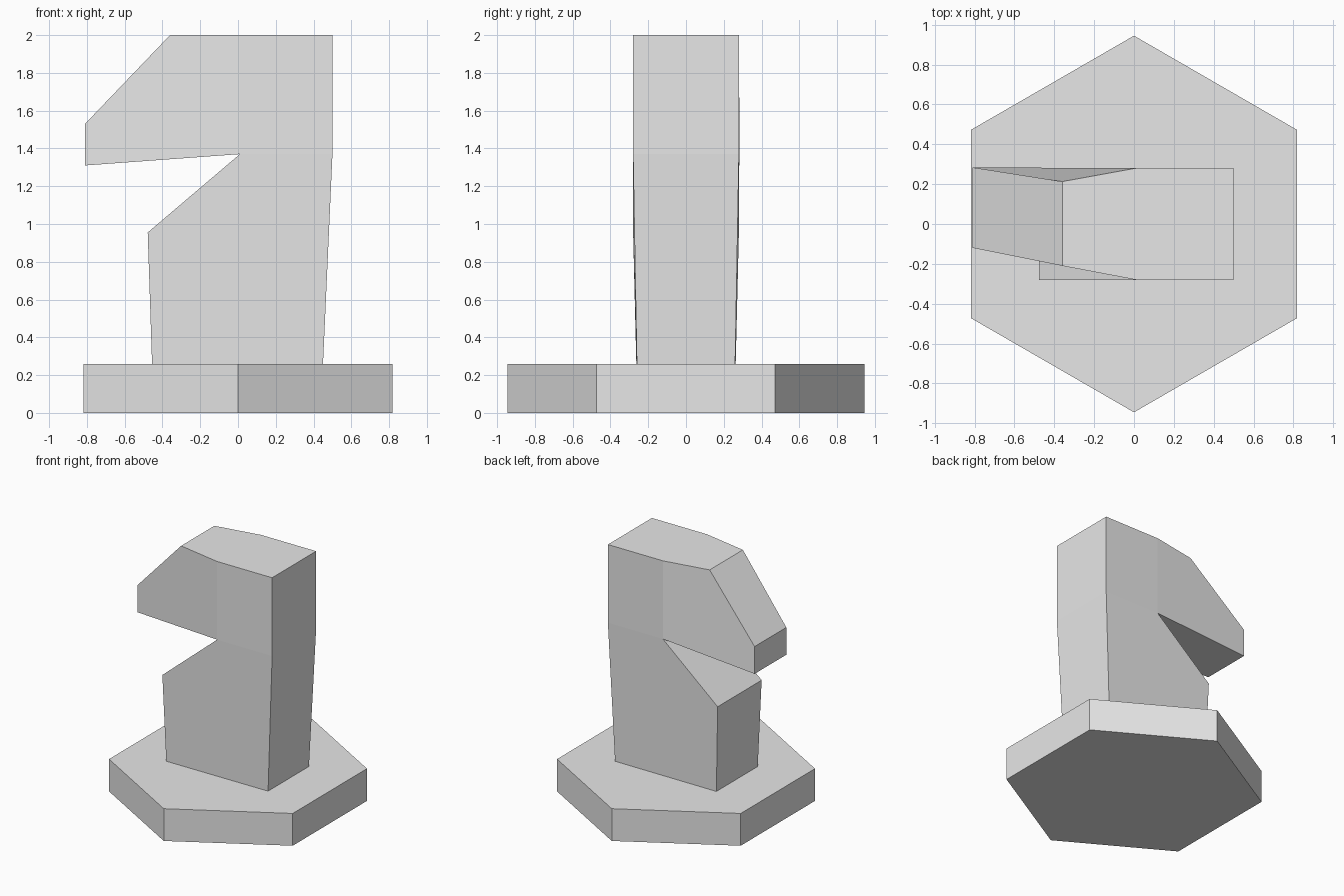
import bpy, bmesh, math

if "Cube" in bpy.data.objects:
    bpy.data.objects.remove(bpy.data.objects["Cube"])

grey = bpy.data.materials.new("light grey")
grey.diffuse_color = (0.8, 0.8, 0.8, 1)
grey.use_nodes = True
grey.node_tree.nodes["Principled BSDF"].inputs["Base Color"].default_value = grey.diffuse_color


def finish(name, bm):
    bmesh.ops.recalc_face_normals(bm, faces=bm.faces)
    mesh = bpy.data.meshes.new(name)
    bm.to_mesh(mesh)
    bm.free()
    mesh.materials.append(grey)
    obj = bpy.data.objects.new(name, mesh)
    bpy.context.collection.objects.link(obj)
    return obj


# Hexagonal base, points facing front and back
R, H = 0.945, 0.26
bm = bmesh.new()
ring = [(R * math.sin(math.radians(60 * i)), R * math.cos(math.radians(60 * i)))
        for i in range(6)]
base = bm.faces.new([bm.verts.new((x, y, 0)) for x, y in ring])
ext = bmesh.ops.extrude_face_region(bm, geom=[base], use_keep_orig=True)
top = [g for g in ext["geom"] if isinstance(g, bmesh.types.BMVert)]
bmesh.ops.translate(bm, verts=top, vec=(0, 0, H))
finish("hexagon_base", bm)

# Neck and head: side outline (x, z, front y, back y)
outline = [
    (-0.455, H, -0.263, 0.263),     # 0 neck bottom
    (0.45, H, -0.26, 0.26),         # 1
    (0.50, 1.37, -0.28, 0.28),      # 2 back of head
    (0.50, 2.00, -0.28, 0.28),      # 3
    (0.01, 2.00, -0.28, 0.28),      # 4 top crease
    (-0.36, 2.00, -0.21, 0.213),    # 5 forehead
    (-0.81, 1.53, -0.12, 0.284),    # 6 snout tip
    (-0.81, 1.31, -0.12, 0.284),    # 7
    (0.01, 1.37, -0.28, 0.28),      # 8 notch
    (-0.478, 0.955, -0.28, 0.28),   # 9 chest
]
side_panels = [(0, 1, 2, 8, 9), (2, 3, 4, 8), (4, 5, 6, 7, 8)]

bm = bmesh.new()
front = [bm.verts.new((x, yf, z)) for x, z, yf, yb in outline]
back = [bm.verts.new((x, yb, z)) for x, z, yf, yb in outline]
for panel in side_panels:
    bm.faces.new([front[i] for i in panel])
    bm.faces.new([back[i] for i in reversed(panel)])
# the flat crown is one six-sided face, the rest of the rim are quads
bm.faces.new([front[3], back[3], back[4], back[5], front[5], front[4]])
for i in range(len(outline)):
    if i not in (3, 4):
        j = (i + 1) % len(outline)
        bm.faces.new([front[j], front[i], back[i], back[j]])
finish("neck_and_head", bm)
